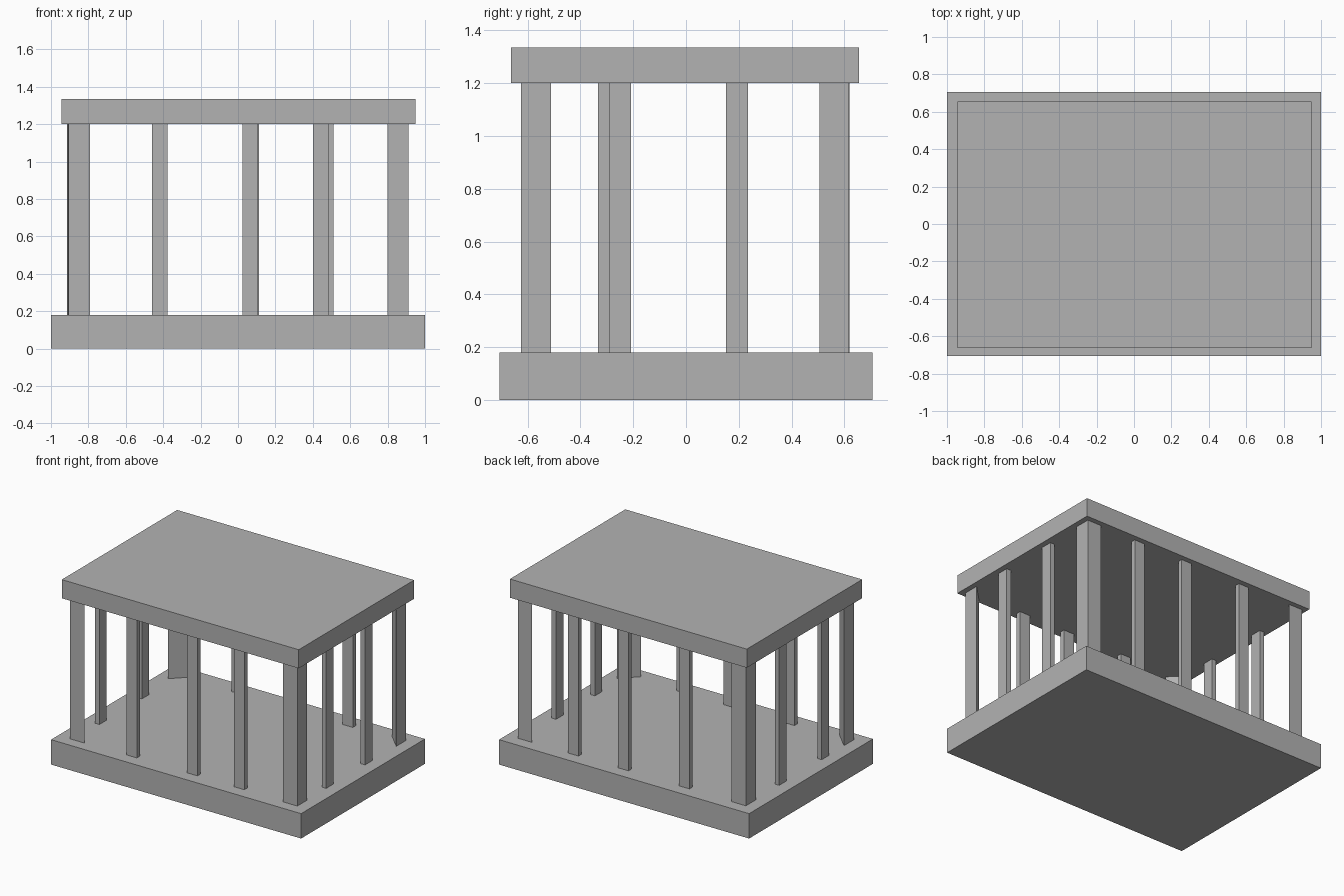
import bpy
import bmesh

# Remove the default cube
cube = bpy.data.objects.get("Cube")
if cube:
    bpy.data.objects.remove(cube, do_unlink=True)

# Single flat grey
GREY = (0.45, 0.45, 0.45, 1.0)
grey = bpy.data.materials.new("plain grey")
grey.use_nodes = True
grey.diffuse_color = GREY
grey.node_tree.nodes["Principled BSDF"].inputs["Base Color"].default_value = GREY

FLOOR, CEILING = 0.18, 1.2
POST_DEPTH = 0.035


def prism(name, outline, bottom, top):
    """Extrude a flat outline of (x, y) points from bottom to top."""
    bm = bmesh.new()
    face = bm.faces.new([bm.verts.new((x, y, bottom)) for x, y in outline])
    grown = bmesh.ops.extrude_face_region(bm, geom=[face])["geom"]
    verts = [v for v in grown if isinstance(v, bmesh.types.BMVert)]
    bmesh.ops.translate(bm, verts=verts, vec=(0, 0, top - bottom))
    bmesh.ops.recalc_face_normals(bm, faces=bm.faces)
    mesh = bpy.data.meshes.new(name)
    bm.to_mesh(mesh)
    bm.free()
    mesh.materials.append(grey)
    obj = bpy.data.objects.new(name, mesh)
    bpy.context.collection.objects.link(obj)
    return obj


def box(name, x0, x1, y0, y1, bottom=FLOOR, top=CEILING):
    return prism(name, [(x0, y0), (x1, y0), (x1, y1), (x0, y1)], bottom, top)


# Base slab and roof slab
box("base_slab", -1.0, 1.0, -0.707, 0.707, 0.0, FLOOR)
box("roof_slab", -0.945, 0.95, -0.663, 0.655, CEILING, 1.335)


# Triangular corner posts, right angle facing outwards
def corner_post(name, x, y, leg=0.113):
    dx = -leg if x > 0 else leg
    dy = -leg if y > 0 else leg
    prism(name, [(x, y), (x + dx, y), (x, y + dy)], FLOOR, CEILING)


corner_post("front_left_corner_post", 0.912, -0.625)
corner_post("front_right_corner_post", -0.905, -0.625)
corner_post("back_left_corner_post", 0.912, 0.618)
corner_post("back_right_corner_post", -0.913, 0.62)

# Slim posts along the front and back edges
for side, outer, starts in (("front", -0.617, (-0.46, 0.025, 0.4)),
                            ("back", 0.617, (-0.46, 0.028, 0.428))):
    inner = outer - POST_DEPTH * (1 if outer > 0 else -1)
    for i, x in enumerate(starts, 1):
        box(f"{side}_post_{i}", x, x + 0.083, min(outer, inner), max(outer, inner))

# Slim posts along the two short sides
for side, outer, starts in (("left", 0.91, (-0.292, 0.152)),
                            ("right", -0.91, (-0.333, 0.152))):
    inner = outer - POST_DEPTH * (1 if outer > 0 else -1)
    for i, y in enumerate(starts, 1):
        box(f"{side}_post_{i}", min(outer, inner), max(outer, inner), y, y + 0.083)
